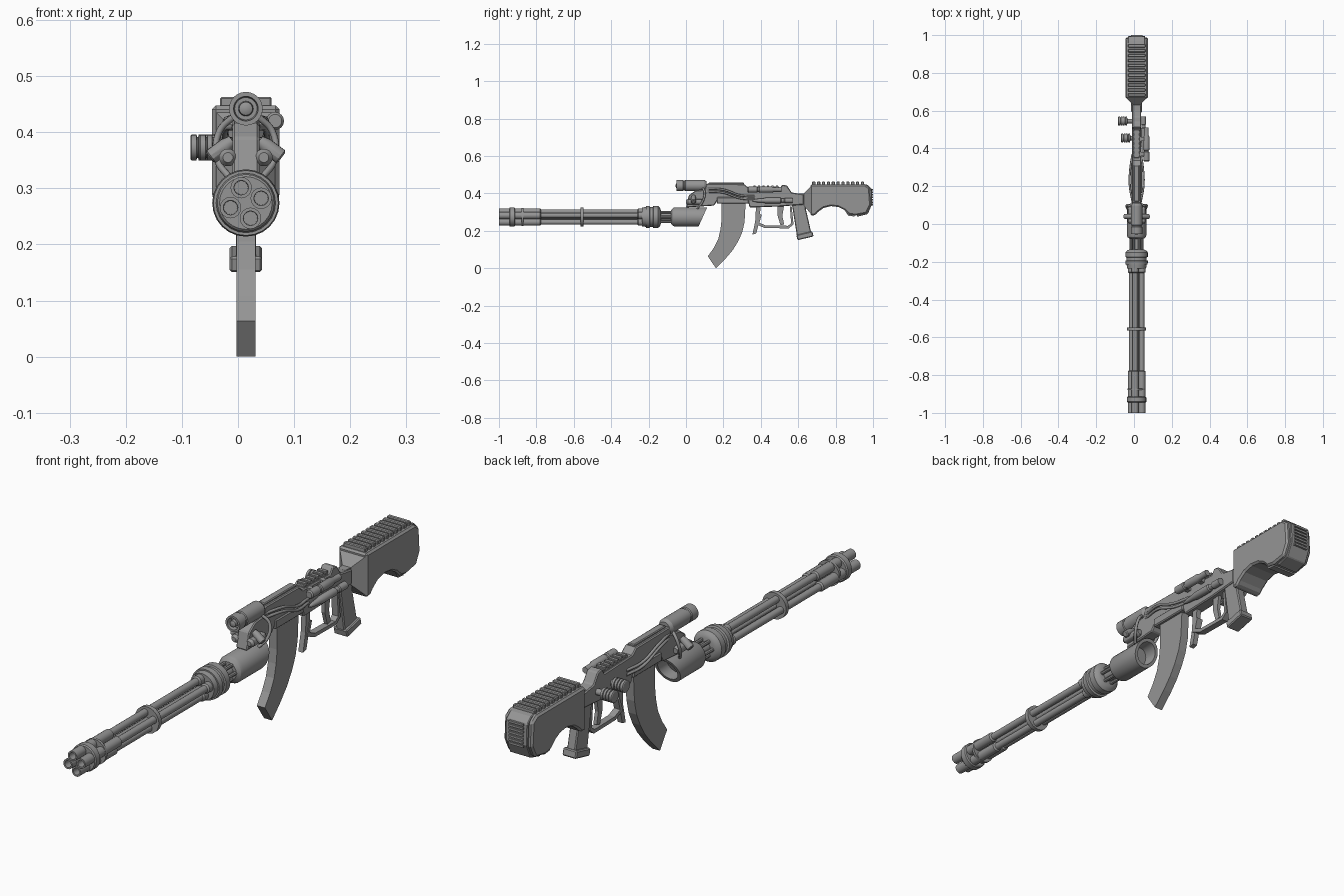
import bpy, bmesh, math
from mathutils import Vector

if "Cube" in bpy.data.objects:
    bpy.data.objects.remove(bpy.data.objects["Cube"])

CX = 0.014          # centre plane of the body
BZ = 0.274          # height of the barrel axis
metal = bpy.data.materials.new("gunmetal grey")
metal.diffuse_color = (0.3, 0.3, 0.3, 1)
metal.use_nodes = True
metal.node_tree.nodes["Principled BSDF"].inputs["Base Color"].default_value = metal.diffuse_color


def finish(name, bm, smooth=30, bevel=0):
    bmesh.ops.recalc_face_normals(bm, faces=bm.faces)
    me = bpy.data.meshes.new(name)
    bm.to_mesh(me)
    bm.free()
    me.materials.append(metal)
    ob = bpy.data.objects.new(name, me)
    bpy.context.collection.objects.link(ob)
    bpy.ops.object.select_all(action='DESELECT')
    ob.select_set(True)
    bpy.context.view_layer.objects.active = ob
    if bevel:
        m = ob.modifiers.new("bevel", 'BEVEL')
        m.width, m.segments, m.limit_method = bevel, 1, 'ANGLE'
        m.angle_limit = math.radians(40)
    elif smooth:
        bpy.ops.object.shade_smooth_by_angle(angle=math.radians(smooth))
    return ob


def prism(name, pts, half, x=CX, bevel=0):
    """Side profile (y, z) extruded across x."""
    bm = bmesh.new()
    a = [bm.verts.new((x - half, y, z)) for y, z in pts]
    b = [bm.verts.new((x + half, y, z)) for y, z in pts]
    n = len(pts)
    bm.faces.new(a)
    bm.faces.new(b[::-1])
    for i in range(n):
        j = (i + 1) % n
        bm.faces.new((a[i], b[i], b[j], a[j]))
    return finish(name, bm, 0, bevel)


def box(name, x0, x1, y0, y1, z0, z1, bevel=0):
    return prism(name, [(y0, z0), (y1, z0), (y1, z1), (y0, z1)],
                 (x1 - x0) / 2, (x0 + x1) / 2, bevel)


def lathe(name, base, prof, axis=(0, 1, 0), n=20):
    """Turned part: (distance, radius) steps along an axis."""
    bm = bmesh.new()
    d = Vector(axis).normalized()
    u = d.orthogonal().normalized()
    v = d.cross(u)
    rings = []
    for t, r in prof:
        c = Vector(base) + d * t
        rings.append([bm.verts.new(c + (u * math.cos(k * math.tau / n) + v * math.sin(k * math.tau / n)) * r)
                      for k in range(n)])
    for p, q in zip(rings, rings[1:]):
        for k in range(n):
            bm.faces.new((p[k], p[(k + 1) % n], q[(k + 1) % n], q[k]))
    bm.faces.new(rings[0][::-1])
    bm.faces.new(rings[-1])
    return finish(name, bm)


def cable(name, pts, r):
    cu = bpy.data.curves.new(name, 'CURVE')
    cu.dimensions, cu.bevel_depth, cu.bevel_resolution, cu.resolution_u = '3D', r, 2, 8
    cu.use_fill_caps = True
    s = cu.splines.new('BEZIER')
    s.bezier_points.add(len(pts) - 1)
    for p, co in zip(s.bezier_points, pts):
        p.co, p.handle_left_type, p.handle_right_type = co, 'AUTO', 'AUTO'
    cu.materials.append(metal)
    ob = bpy.data.objects.new(name, cu)
    bpy.context.collection.objects.link(ob)
    bpy.ops.object.select_all(action='DESELECT')
    ob.select_set(True)
    bpy.context.view_layer.objects.active = ob
    bpy.ops.object.convert(target='MESH')


# Rotary barrels: hollow muzzle, long sleeve, thin tube, rear sleeve
for k in range(4):
    a = math.radians(17 + 90 * k)
    p = (CX + 0.0285 * math.cos(a), -1, BZ + 0.0285 * math.sin(a))
    lathe("barrel", p, [(.06, .012), (0, .013), (0, .019), (.22, .019), (.225, .0135),
                        (.74, .0135), (.745, .019), (.80, .019)], n=16)
lathe("barrel_spindle", (CX, -.94, BZ), [(0, .011), (.75, .011)], n=12)
lathe("muzzle_clamp", (CX, -.945, BZ), [(0, .047), (.004, .051), (.027, .051), (.031, .047)], n=24)
lathe("sleeve_band", (CX, -.88, BZ), [(0, .048), (.01, .048)], n=24)
lathe("middle_clamp", (CX, -.565, BZ), [(0, .05), (.017, .05)], n=24)

# Bearing, neck and motor housing
lathe("bearing", (CX, -.235, BZ), [(0, .05), (.02, .053), (.02, .058), (.04, .06), (.043, .053),
      (.058, .053), (.06, .059), (.085, .059), (.095, .05), (.1, .038)], n=24)
lathe("drive_shaft", (CX, -.15, BZ), [(0, .022), (.1, .022)], n=16)
for k in range(6):
    a = k * math.tau / 6
    lathe("drive_rod", (CX + .03 * math.cos(a), -.15, BZ + .03 * math.sin(a)), [(0, .007), (.1, .007)], n=8)
housing = lathe("motor_housing", (CX, -.08, BZ), [(0, .035), (.01, .048), (.02, .052), (.17, .052),
                (.17, .04), (.12, .036)], n=28)
for v in housing.data.vertices:        # slanted rear end
    if v.co.y > .03:
        v.co.y += (v.co.z - BZ) * .45

# Receiver with front carrier
prism("receiver", [(0, .325), (.015, .39), (.05, .415), (.1, .42), (.11, .452), (.31, .45), (.335, .43),
                   (.50, .425), (.515, .447), (.54, .442), (.565, .405), (.63, .395), (.63, .34), (.5, .33),
                   (.34, .325), (.33, .365), (.17, .365), (.15, .335)], .024, bevel=.004)
box("top_rail", CX - .014, CX + .014, .12, .31, .445, .458, .003)
box("rear_rail", CX - .016, CX + .016, .35, .50, .42, .437, .003)
for i in range(6):
    box("rail_tooth", CX - .018, CX + .018, .36 + i * .024, .372 + i * .024, .432, .442)
box("magazine_well", CX - .029, CX + .029, .165, .335, .345, .38, .004)

# Sight tube above the carrier and its struts
lathe("sight_tube", (CX, -.052, .442), [(.02, .02), (0, .022), (0, .03), (.035, .03), (.038, .027),
      (.045, .027), (.048, .03), (.15, .03), (.162, .022)], n=24)
lathe("sight_lens", (CX, -.055, .442), [(0, .006), (.003, .012), (.03, .014)], n=16)
for s in (-1, 1):
    lathe("carrier_strut", (CX + s * .064, .04, .355), [(0, .010), (.003, .014), (.035, .014), (.05, .010)],
          (-s * .8, 0, .6), 12)
    lathe("carrier_pod", (CX + s * .032, .0, .355), [(0, .009), (.01, .016), (.08, .016), (.09, .01)], n=12)
    cable("looped_hose", [(CX + s * .02, .09, .43), (CX + s * .048, .1, .40), (CX + s * .05, .085, .35),
                          (CX + s * .03, .06, .32)], .006)
    # hoses draped along the receiver
    for o in (0, .016):
        cable("side_hose", [(CX + s * .02, .11, .425 - o), (CX + s * .036, .2, .42 - o),
                            (CX + s * .034, .29, .39 - o), (CX + s * .022, .37, .385 - o)], .0055)

# Curved magazine
prism("magazine", [(.19, .37), (.19, .257), (.184, .205), (.172, .155), (.148, .108), (.117, .064), (.16, 0),
                   (.213, .053), (.25, .097), (.278, .142), (.3, .19), (.313, .246), (.32, .37)], .017)

# Magazine catch, trigger and guard
prism("magazine_catch", [(.375, .34), (.40, .34), (.392, .25), (.375, .185), (.355, .18), (.37, .25)], .010)
prism("trigger", [(.49, .34), (.525, .34), (.515, .28), (.525, .235), (.505, .23), (.49, .28)], .007)
guard = [(.395, .29), (.375, .235), (.42, .215), (.55, .213), (.575, .235), (.565, .33)]
inner = [(.555, .33), (.562, .24), (.545, .227), (.425, .229), (.392, .243), (.405, .285)]
prism("trigger_guard", guard + inner, .013)

# Pistol grip with flared foot
prism("grip", [(.565, .35), (.655, .35), (.64, .32), (.672, .18), (.595, .16)], .018, bevel=.004)
prism("grip_foot", [(.59, .178), (.675, .198), (.682, .17), (.596, .15)], .029, bevel=.004)

# Stock neck flaring into the stock
bm = bmesh.new()
rows = []
for y, h, z0, z1 in ((.60, .015, .342, .40), (.63, .018, .335, .40), (.672, .059, .285, .442)):
    rows.append([bm.verts.new((CX + sx * h, y, z)) for sx, z in ((-1, z0), (1, z0), (1, z1), (-1, z1))])
for p, q in zip(rows, rows[1:]):
    for k in range(4):
        bm.faces.new((p[k], p[(k + 1) % 4], q[(k + 1) % 4], q[k]))
bm.faces.new(rows[0])
bm.faces.new(rows[-1])
finish("stock_neck", bm, 0)

# Stock with arched underside, ribbed top and butt pad
prism("stock", [(.665, .448), (.955, .448), (.982, .43), (.988, .34), (.965, .293), (.905, .282), (.87, .288),
                (.845, .312), (.815, .327), (.775, .332), (.735, .322), (.705, .3), (.69, .283), (.665, .283)],
      .06, bevel=.007)
for i in range(11):
    y = .675 + i * .026
    box("stock_rib", CX - .046, CX + .046, y, y + .017, .443, .463, .003)
prism("butt_pad", [(.94, .452), (.97, .446), (.993, .425), (.996, .345), (.972, .29), (.915, .275), (.915, .29),
                   (.96, .305), (.97, .42)], .045, bevel=.003)
for i in range(7):
    z = .335 + i * .0135
    box("butt_slat", CX - .03, CX + .03, .98, 1.0, z, z + .008)
prism("arch_lip", [(.845, .315), (.90, .30), (.90, .277), (.868, .28)], .05)

# Grooved knobs on the left side
for y, reach in ((.545, .099), (.455, .083)):
    g = [(0, .012), (reach - .05, .012), (reach - .048, .023)]
    for k in range(3):
        t = reach - .036 + k * .012
        g += [(t - .003, .023), (t - .002, .019), (t, .019), (t + .001, .023)]
    g += [(reach - .002, .023), (reach, .02)]
    lathe("side_knob", (CX, y, .373), g, (-1, 0, 0), 18)

# Tubes on the right side
lathe("side_scope", (.066, .33, .42), [(0, .012), (.005, .016), (.05, .016), (.053, .012), (.06, .012),
      (.063, .016), (.13, .016), (.14, .012), (.18, .012)], n=16)
for y in (.36, .44):
    box("scope_mount", CX, .06, y, y + .02, .41, .428)
lathe("side_shell", (.05, .355, .362), [(0, .004), (.02, .009), (.06, .012), (.07, .015), (.15, .015),
      (.155, .011), (.17, .011), (.173, .014), (.215, .014)], n=16)
box("shell_bracket", CX, .05, .43, .5, .352, .372)
